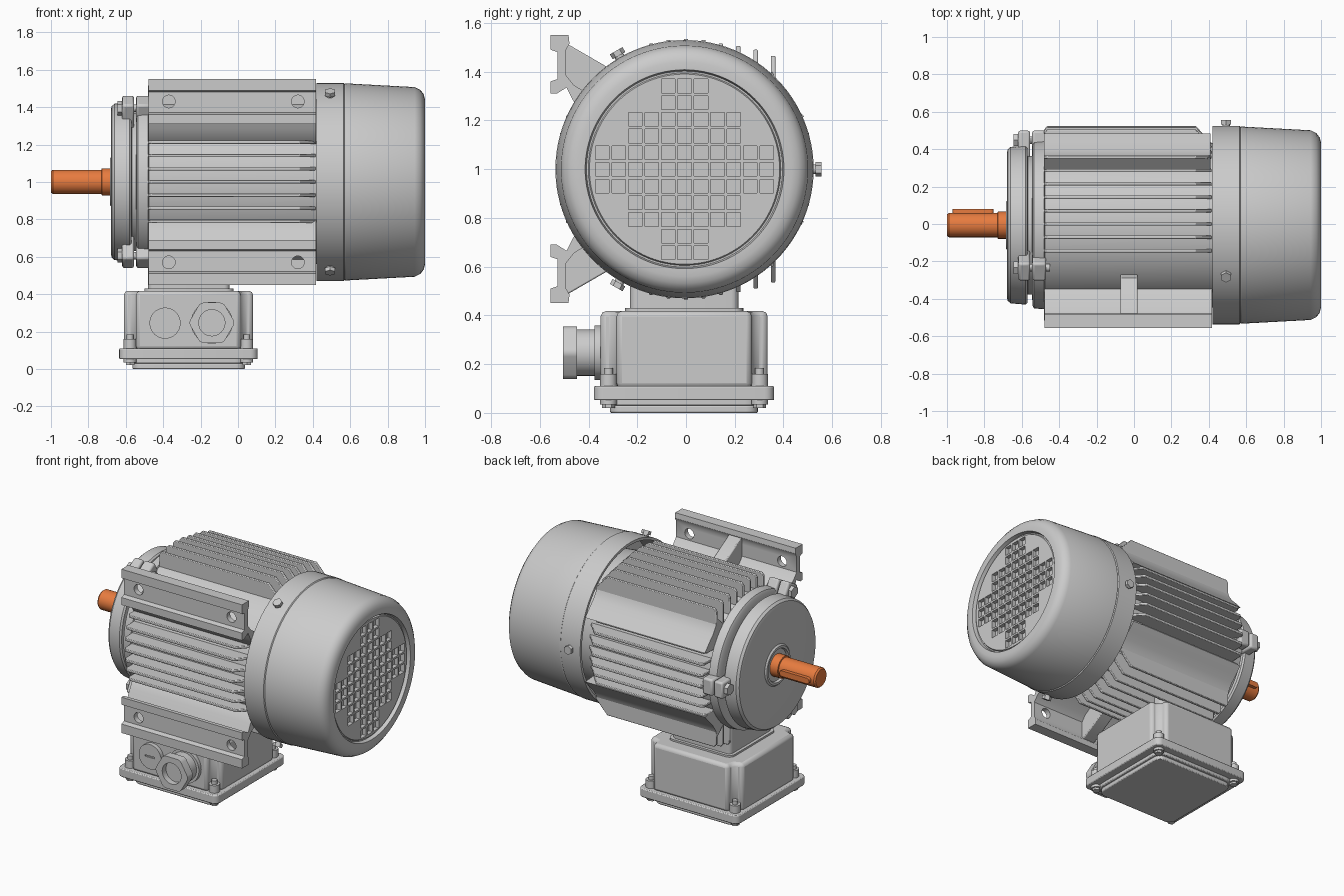
import bpy, bmesh, math
from mathutils import Matrix, Vector

if "Cube" in bpy.data.objects:
    bpy.data.objects.remove(bpy.data.objects["Cube"])

CY, CZ = -0.006, 1.0          # motor axis runs along x through this y, z


def finish(name, bm, bevel=0.0, mat=None):
    bmesh.ops.recalc_face_normals(bm, faces=bm.faces)
    me = bpy.data.meshes.new(name)
    bm.to_mesh(me)
    bm.free()
    ob = bpy.data.objects.new(name, me)
    bpy.context.collection.objects.link(ob)
    if bevel:
        m = ob.modifiers.new("bevel", 'BEVEL')
        m.width, m.segments, m.limit_method = bevel, 2, 'ANGLE'
        m.angle_limit = math.radians(40)
    if mat:
        me.materials.append(mat)
    return ob


def revolve(bm, prof, n=96):
    """Turn (x, radius) points around the motor axis and cap both ends."""
    rings = [[bm.verts.new((x, CY + r * math.cos(2 * math.pi * i / n),
                            CZ + r * math.sin(2 * math.pi * i / n))) for i in range(n)]
             for x, r in prof]
    for a, b in zip(rings, rings[1:]):
        for i in range(n):
            j = (i + 1) % n
            bm.faces.new((a[i], a[j], b[j], b[i]))
    bm.faces.new(rings[0])
    bm.faces.new(rings[-1])


def prism(bm, poly, w0, w1, f):
    """Extrude a 2D outline from w0 to w1; f maps (u, v, w) to space."""
    a = [bm.verts.new(f(u, v, w0)) for u, v in poly]
    b = [bm.verts.new(f(u, v, w1)) for u, v in poly]
    bm.faces.new(a)
    bm.faces.new(b)
    for i in range(len(poly)):
        j = (i + 1) % len(poly)
        bm.faces.new((a[i], a[j], b[j], b[i]))


def cyl(bm, p0, p1, r, n=24, r2=None):
    p0, p1 = Vector(p0), Vector(p1)
    d = p1 - p0
    m = Matrix.Translation((p0 + p1) / 2) @ d.to_track_quat('Z', 'Y').to_matrix().to_4x4()
    bmesh.ops.create_cone(bm, cap_ends=True, segments=n, radius1=r,
                          radius2=r if r2 is None else r2, depth=d.length, matrix=m)


def cube(bm, lo, hi, rot=None):
    lo, hi = Vector(lo), Vector(hi)
    m = Matrix.Translation((lo + hi) / 2) @ Matrix.Diagonal((*(hi - lo), 1))
    bmesh.ops.create_cube(bm, size=1, matrix=rot @ m if rot else m)


def cut(ob, bm):
    tool = finish("cutter", bm)
    tool.hide_render = True
    m = ob.modifiers.new("cut", 'BOOLEAN')
    m.operation, m.solver, m.object = 'DIFFERENCE', 'EXACT', tool
    bpy.context.view_layer.objects.active = ob
    bpy.ops.object.modifier_apply(modifier=m.name)
    bpy.data.objects.remove(tool)


def rounded(x0, x1, y0, y1, r, n=5):
    pts = []
    for k, (cx, cy) in enumerate([(x1 - r, y1 - r), (x0 + r, y1 - r), (x0 + r, y0 + r), (x1 - r, y0 + r)]):
        for i in range(n + 1):
            a = math.pi / 2 * (k + i / n)
            pts.append((cx + r * math.cos(a), cy + r * math.sin(a)))
    return pts


def up(u, v, w):
    return (u, v, w)


def spoke(angle):
    return Matrix.Translation((0, CY, CZ)) @ Matrix.Rotation(math.radians(angle), 4, 'X')


# fan cover: turned shell with a grid of square pockets in the end face
bm = bmesh.new()
revolve(bm, [(.985, .38), (.985, .39), (.975, .395), (.975, .402), (1, .408), (1, .44), (.993, .468),
             (.975, .492), (.945, .507), (.575, .527), (.57, .524), (.565, .53), (.42, .53),
             (.42, .512), (.60, .505)])
cover = finish("fan_cover", bm)
bm = bmesh.new()
for row in range(-5, 6):
    half = {0: 5, 1: 5, 2: 3, 3: 3, 4: 1, 5: 1}[abs(row)]
    for col in range(-half, half + 1):
        y, z = CY + .0675 * col, .999 + .0685 * row
        cube(bm, (.958, y - .028, z - .028), (1.02, y + .028, z + .028))
cut(cover, bm)

# round stator core
bm = bmesh.new()
revolve(bm, [(-.485, .435), (-.48, .44), (.42, .44), (.60, .42)])
finish("stator_core", bm)


# cooling fins: upright above and below, level on front and back
def fin_shape(tip):
    return [(-.48, .22), (-.48, tip - .02), (-.465, tip), (.33, tip), (.415, tip - .09), (.415, .22)]


bm = bmesh.new()
for s in (1, -1):
    for i in range(-2, 6):
        y = .0715 * i
        tip = max(math.sqrt(.535 ** 2 - y * y), {3: .505, 4: .49, 5: .465}.get(i, 0))
        prism(bm, fin_shape(tip), y - .009, y + .009, lambda u, v, w: (u, w, CZ + s * v))
    for i in range(-3, 4):
        z = .0705 * i
        prism(bm, fin_shape(math.sqrt(.53 ** 2 - z * z)), z - .009, z + .009,
              lambda u, v, w: (u, CY + s * v, CZ + w))
finish("cooling_fins", bm, .004)

# smooth slanted panels on the back corners
bm = bmesh.new()
for s in (1, -1):
    prism(bm, [(.25, .30), (.355, .40), (.37, .35), (.40, .305), (.44, .265), (.485, .215), (.30, .20)],
          -.48, .41, lambda u, v, w: (w, u, CZ + s * v))
finish("corner_panels", bm)

# mounting feet on the front: channel rail, strut, middle rib, bolt holes
for s, name in ((1, "upper_foot"), (-1, "lower_foot")):
    def side(u, v, w):
        return (w, u, CZ + s * v)
    bm = bmesh.new()
    prism(bm, [(-.555, .55), (-.482, .55), (-.478, .515), (-.492, .49), (-.492, .385), (-.46, .345),
               (-.34, .27), (-.38, .19), (-.43, .225), (-.465, .285), (-.49, .335), (-.53, .31),
               (-.555, .31), (-.555, .36), (-.527, .37), (-.527, .48), (-.555, .49)], -.478, .418, side)
    foot = finish(name, bm)
    bm = bmesh.new()
    for x in (-.37, .32):
        cyl(bm, (x, -.6, CZ + s * .43), (x, -.46, CZ + s * .43), .034)
    cut(foot, bm)
    bm = bmesh.new()
    prism(bm, [(-.50, .51), (-.48, .51), (-.29, .40), (-.25, .30), (-.36, .25), (-.50, .36)], -.073, .02, side)
    finish(name + "_rib", bm, .006)

# drive end shield
bm = bmesh.new()
revolve(bm, [(-.67, .08), (-.67, .105), (-.685, .11), (-.685, .125), (-.675, .135), (-.68, .385),
             (-.675, .405), (-.66, .418), (-.58, .425), (-.57, .415), (-.568, .37), (-.545, .37),
             (-.543, .43), (-.535, .445), (-.48, .45), (-.47, .42)])
finish("drive_end_shield", bm)

# three clamp lugs with bolts, and three cover screws
lug, bolt = bmesh.new(), bmesh.new()
for a in (0, 120, 240):
    m = spoke(a)
    for x0, x1 in ((-.62, -.555), (-.545, -.47)):
        cube(lug, (x0, .36, -.055), (x1, .505, .055), m)
    cyl(bolt, m @ Vector((-.645, .455, 0)), m @ Vector((-.615, .455, 0)), .038, 6)
    cyl(bolt, m @ Vector((-.63, .455, 0)), m @ Vector((-.45, .455, 0)), .02)
    cyl(bolt, m @ Vector((.492, .52, 0)), m @ Vector((.492, .54, 0)), .02)
    cyl(bolt, m @ Vector((.492, .538, 0)), m @ Vector((.492, .561, 0)), .03, 6)
finish("clamp_lugs", lug, .012)
finish("motor_bolts", bolt)

# shaft with collar and key
orange = bpy.data.materials.new("shaft_orange")
orange.diffuse_color = (.8, .2, .05, 1)
orange.use_nodes = True
orange.node_tree.nodes["Principled BSDF"].inputs["Base Color"].default_value = orange.diffuse_color
bm = bmesh.new()
revolve(bm, [(-1, .057), (-.99, .065), (-.73, .065), (-.728, .073), (-.66, .073), (-.655, .095), (-.64, .095)], 48)
finish("shaft", bm, mat=orange)
bm = bmesh.new()
prism(bm, rounded(-.97, -.75, CZ - .019, CZ + .019, .018), .03, .08, lambda u, v, w: (u, w, v))
finish("shaft_key", bm, mat=orange)

# terminal box: body with notched corners, neck, flange and lid
X0, X1, Y0, Y1, N = -.61, .08, -.35, .335, .065
half_x, half_y, cx, cy = (X1 - X0) / 2, (Y1 - Y0) / 2, (X0 + X1) / 2, (Y0 + Y1) / 2
corner = [(half_x, half_y - N), (half_x - .03, half_y - N), (half_x - .055, half_y - N + .01),
          (half_x - N, half_y - .03), (half_x - N, half_y)]
outline = []
for k, (sx, sy) in enumerate(((1, 1), (-1, 1), (-1, -1), (1, -1))):
    outline += [(cx + sx * u, cy + sy * v) for u, v in (corner if k % 2 == 0 else corner[::-1])]
bm = bmesh.new()
prism(bm, outline, .10, .418, up)
finish("terminal_box", bm, .022)
bm = bmesh.new()
prism(bm, rounded(-.48, -.045, -.23, .215, .03), .40, .66, up)
prism(bm, rounded(-.50, -.025, -.25, .235, .04), .41, .43, up)
finish("box_neck", bm)
bm = bmesh.new()
prism(bm, rounded(-.635, .105, -.378, .362, .04), .052, .11, up)
finish("box_flange", bm, .006)
bm = bmesh.new()
prism(bm, rounded(-.565, .038, -.312, .295, .05), 0, .03, up)
prism(bm, rounded(-.58, .05, -.328, .31, .07), .03, .06, up)
finish("box_lid", bm, .006)

# corner bosses and screws of the box
boss, screw = bmesh.new(), bmesh.new()
for x in (-.577, .047):
    for y in (-.318, .302):
        cyl(boss, (x, y, .10), (x, y, .16), .034)
        cyl(screw, (x, y, .15), (x, y, .185), .018, 16)
        cyl(screw, (x, y, .02), (x, y, .045), .026, 6)
        cyl(screw, (x, y, .035), (x, y, .06), .034)
finish("box_bosses", boss)
finish("box_screws", screw)

# slotted blanking plug
bm = bmesh.new()
cyl(bm, (-.39, -.378, .245), (-.39, -.33, .245), .083, 40)
plug = finish("blanking_plug", bm)
bm = bmesh.new()
cube(bm, (-.425, -.40, .24), (-.355, -.37, .25))
cut(plug, bm)

# cable gland with hollow hexagonal cap
bm = bmesh.new()
cyl(bm, (-.14, -.375, .247), (-.14, -.33, .247), .112, 40)
cyl(bm, (-.14, -.455, .247), (-.14, -.36, .247), .095, 40)
finish("gland_barrel", bm)
bm = bmesh.new()
hexagon = [(-.14 + .124 * math.cos(a * math.pi / 3), .247 + .124 * math.sin(a * math.pi / 3)) for a in range(6)]
prism(bm, hexagon, -.505, -.448, lambda u, v, w: (u, w, v))
bmesh.ops.bevel(bm, geom=[e for e in bm.edges if abs(e.verts[0].co.y - e.verts[1].co.y) > .01],
                offset=.018, segments=3, affect='EDGES', profile=.5)
gland = finish("gland_cap", bm)
bm = bmesh.new()
cyl(bm, (-.14, -.52, .247), (-.14, -.465, .247), .07, 32)
cut(gland, bm)

# smooth shading with crisp edges
bpy.ops.object.select_all(action='DESELECT')
for ob in bpy.context.scene.objects:
    ob.select_set(True)
    bpy.context.view_layer.objects.active = ob
bpy.ops.object.shade_smooth_by_angle(angle=math.radians(32))
